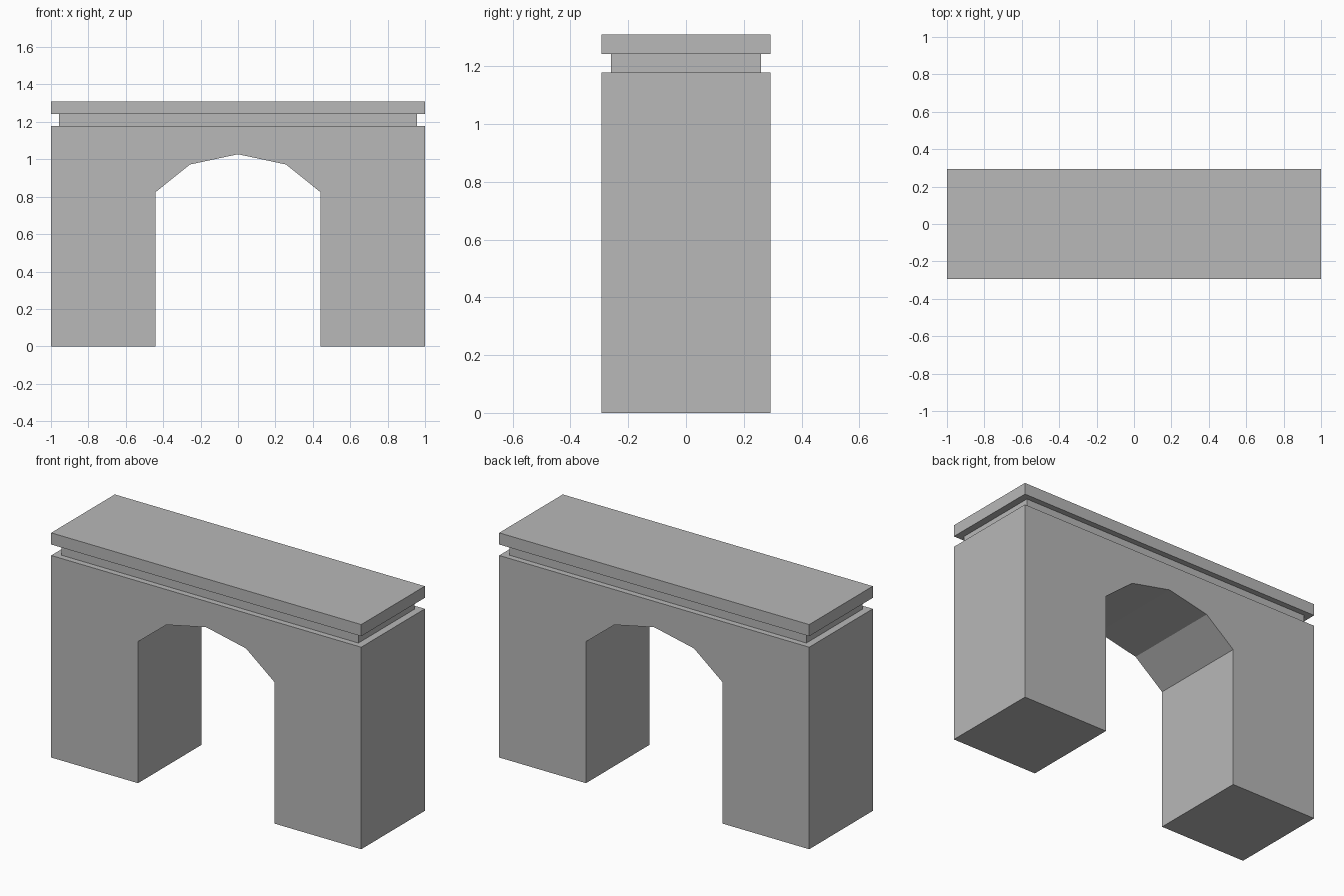
import bpy
import bmesh

cube = bpy.data.objects.get("Cube")
if cube:
    bpy.data.objects.remove(cube, do_unlink=True)

stone = bpy.data.materials.new("grey_stone")
stone.use_nodes = True
GREY = (0.48, 0.48, 0.48, 1.0)
stone.diffuse_color = GREY
stone.node_tree.nodes["Principled BSDF"].inputs["Base Color"].default_value = GREY

HALF_LENGTH = 1.0
HALF_DEPTH = 0.293
BODY_TOP, NECK_TOP, CAP_TOP = 1.178, 1.242, 1.31
INSET_X, INSET_Y = 0.042, 0.034


def add_extrusion(name, profile, half_depth):
    """Extrude an x-z outline along y, centred on y = 0."""
    bm = bmesh.new()
    face = bm.faces.new([bm.verts.new((x, -half_depth, z)) for x, z in profile])
    result = bmesh.ops.extrude_face_region(bm, geom=[face])
    moved = [g for g in result["geom"] if isinstance(g, bmesh.types.BMVert)]
    bmesh.ops.translate(bm, verts=moved, vec=(0, 2 * half_depth, 0))
    bmesh.ops.recalc_face_normals(bm, faces=bm.faces)
    mesh = bpy.data.meshes.new(name)
    bm.to_mesh(mesh)
    bm.free()
    mesh.materials.append(stone)
    obj = bpy.data.objects.new(name, mesh)
    bpy.context.collection.objects.link(obj)
    return obj


def add_slab(name, half_x, half_y, bottom, top):
    outline = [(-half_x, bottom), (half_x, bottom), (half_x, top), (-half_x, top)]
    return add_extrusion(name, outline, half_y)


# Body: two piers joined by a faceted arch, outline mirrored about the crown
right_half = [(HALF_LENGTH, BODY_TOP), (HALF_LENGTH, 0), (0.44, 0),
              (0.44, 0.825), (0.257, 0.972)]
left_half = [(-x, z) for x, z in reversed(right_half)]
add_extrusion("arch_body", right_half + [(0, 1.027)] + left_half, HALF_DEPTH)

# Recessed band and the cap slab above it
add_slab("recessed_band", HALF_LENGTH - INSET_X, HALF_DEPTH - INSET_Y, BODY_TOP, NECK_TOP)
add_slab("cap_slab", HALF_LENGTH, HALF_DEPTH, NECK_TOP, CAP_TOP)
